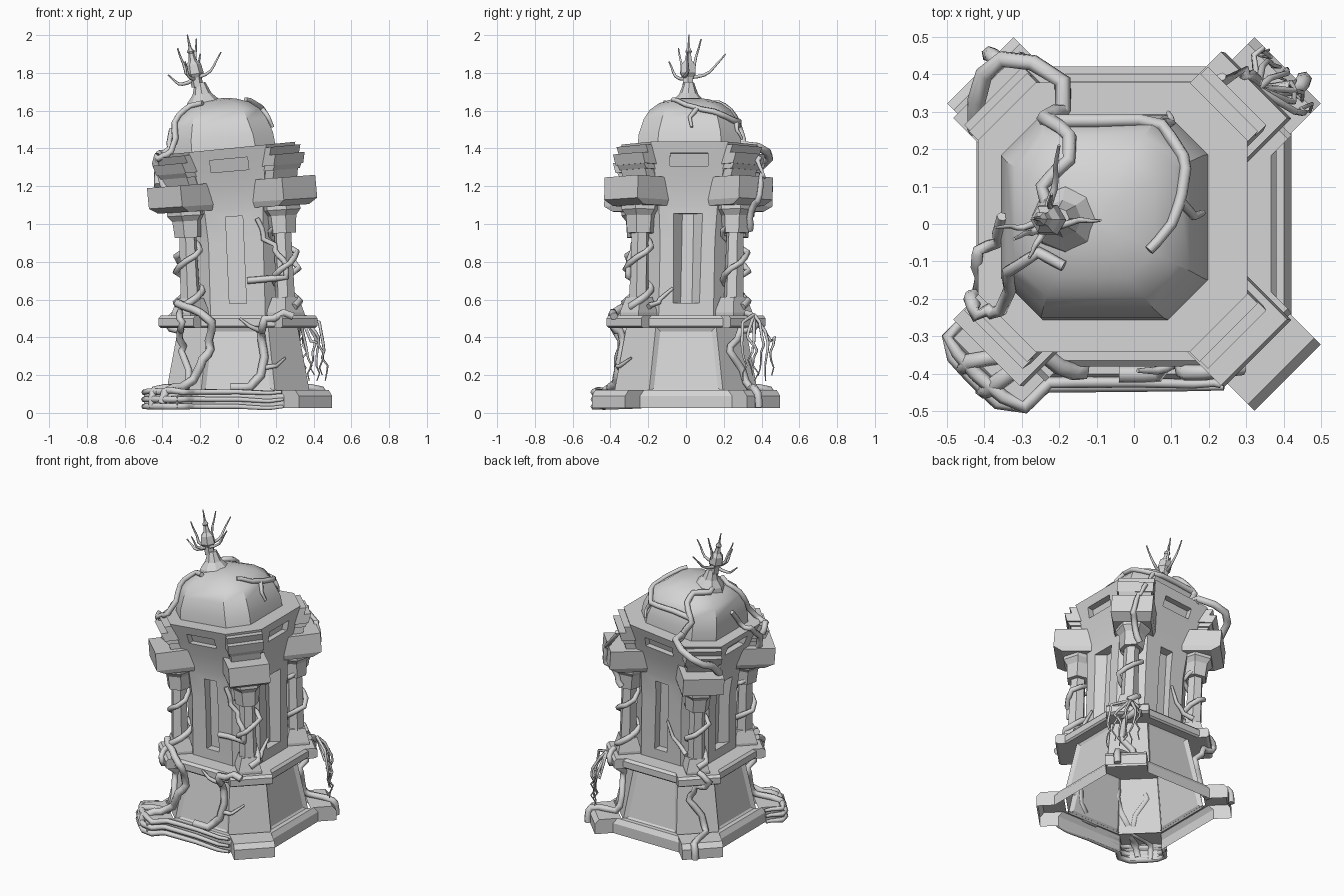
import bpy, bmesh, math, random
from mathutils import Vector
from mathutils.bvhtree import BVHTree

random.seed(4)
if "Cube" in bpy.data.objects:
    bpy.data.objects.remove(bpy.data.objects["Cube"])

stone = bpy.data.materials.new("grey stone")
stone.use_nodes = True
grey = (0.66, 0.66, 0.66, 1)
stone.diffuse_color = grey
stone.node_tree.nodes["Principled BSDF"].inputs["Base Color"].default_value = grey

ROOT2 = math.sqrt(2)
CORNERS = {"back_left": 45, "back_right": 135, "front_right": 225, "front_left": 315}
built = []


def bend(p):
    """Lean the upper tower progressively towards its right."""
    h = max(0, p.z - 0.5)
    return Vector((p.x - 0.07 * h * h, p.y + 0.02 * h, p.z + 0.11 * h * p.x))


def loft(name, rings, bottom=True, top=True, smooth=None):
    """Skin a stack of equal-sized rings and cap the ends."""
    n = len(rings[0])
    verts = [bend(p) for ring in rings for p in ring]
    faces = [(k * n + i, k * n + (i + 1) % n, (k + 1) * n + (i + 1) % n, (k + 1) * n + i)
             for k in range(len(rings) - 1) for i in range(n)]
    if top:
        faces.append(tuple(range(len(verts) - n, len(verts))))
    if bottom:
        faces.append(tuple(reversed(range(n))))
    mesh = bpy.data.meshes.new(name)
    mesh.from_pydata(verts, [], faces)
    mesh.materials.append(stone)
    obj = bpy.data.objects.new(name, mesh)
    bpy.context.collection.objects.link(obj)
    if smooth:
        bpy.ops.object.select_all(action="DESELECT")
        obj.select_set(True)
        bpy.context.view_layer.objects.active = obj
        bpy.ops.object.shade_smooth_by_angle(angle=math.radians(smooth))
    built.append(obj)
    return obj


def plan(z, side, w, reach=None, shift=0):
    """Square plan with cut corners, or with corner blocks out to reach."""
    pts = []
    for a in CORNERS.values():
        d = Vector((math.cos(math.radians(a)), math.sin(math.radians(a)), 0))
        p = Vector((d.y, -d.x, 0))
        t = side * ROOT2 - w
        steps = [(t, w), (t, -w)] if reach is None else [(t, w), (reach, w), (reach, -w), (t, -w)]
        pts += [d * u + p * v + Vector((shift, 0, z)) for u, v in steps]
    return pts


def ngon(z, r, n, centre=(0, 0), turn=0):
    return [Vector((centre[0] + r * math.cos(turn + math.tau * i / n),
                    centre[1] + r * math.sin(turn + math.tau * i / n), z)) for i in range(n)]


def slab(z, u0, u1, v0, v1, angle):
    """Four-sided section reaching outward from u0 to u1, half-widths v0 and v1."""
    a = math.radians(angle)
    d, p = Vector((math.cos(a), math.sin(a), 0)), Vector((-math.sin(a), math.cos(a), 0))
    return [d * u + p * s + Vector((0, 0, z)) for u, s in ((u0, -v0), (u1, -v1), (u1, v1), (u0, v0))]


def vine(name, points, r0=0.02, r1=0.01):
    """Tapering faceted stem through the points."""
    curve = bpy.data.curves.new(name, "CURVE")
    curve.dimensions = "3D"
    curve.bevel_depth = 1
    curve.bevel_resolution = 1
    curve.use_fill_caps = True
    spline = curve.splines.new("POLY")
    spline.points.add(len(points) - 1)
    for i, (point, co) in enumerate(zip(spline.points, points)):
        point.co = (*co, 1)
        point.radius = r0 + (r1 - r0) * i / (len(points) - 1)
    curve.materials.append(stone)
    bpy.context.collection.objects.link(bpy.data.objects.new(name, curve))


# Hollow stepped base, pedestal with sunk panels, and ledge
loft("base_step", [plan(z, s, 0.125, r) for z, s, r in
                   ((0.025, 0.42, 0.58), (0.09, 0.42, 0.58), (0.12, 0.4, 0.555), (0.12, 0.37, 0.42))],
     bottom=False, top=False)
pedestal = loft("pedestal", [plan(0.11, 0.38, 0.13), plan(0.46, 0.315, 0.11)], bottom=False, top=False)
bm = bmesh.new()
bm.from_mesh(pedestal.data)
bm.normal_update()
sides = [f for f in bm.faces if max(abs(f.normal.x), abs(f.normal.y)) > 0.9]
bmesh.ops.inset_individual(bm, faces=sides, thickness=0.035, depth=-0.015)
bm.to_mesh(pedestal.data)
bm.free()
loft("ledge", [plan(z, s, 0.13, r) for z, s, r in
               ((0.45, 0.37, 0.45), (0.46, 0.38, 0.465), (0.5, 0.38, 0.465), (0.515, 0.365, 0.45))])

# Flaring tower wall with window recesses
wall = loft("tower_wall", [plan(z, s, w) for z, s, w in
                           ((0.5, 0.265, 0.085), (0.9, 0.265, 0.085), (1.08, 0.275, 0.085),
                            (1.2, 0.3, 0.09), (1.3, 0.33, 0.1), (1.4, 0.36, 0.11))], smooth=25)
for angle in (0, 90, 180, 270):
    inner, outer = (0.03, 0.1) if angle % 180 == 0 else (0.045, 0.045)
    tall = loft("tall_cutter", [slab(z, 0.215, 0.3, inner, outer, angle) for z in (0.58, 1.04)])
    short = loft("short_cutter", [slab(z, r, 0.5, 0.1, 0.1, angle) for z, r in ((1.28, 0.285), (1.345, 0.305))])
    for cutter in (tall, short):
        mod = wall.modifiers.new("recess", "BOOLEAN")
        mod.object = cutter
        mod.solver = "EXACT"
        bpy.context.view_layer.objects.active = wall
        bpy.ops.object.modifier_apply(modifier=mod.name)
        built.remove(cutter)
        bpy.data.objects.remove(cutter)

# Dome
loft("dome", [plan(z, s, w, shift=-0.02) for z, s, w in
              ((1.38, 0.275, 0.075), (1.46, 0.27, 0.075), (1.54, 0.245, 0.07), (1.59, 0.215, 0.06),
               (1.63, 0.165, 0.05), (1.655, 0.1, 0.03), (1.665, 0.04, 0.012))], smooth=28)

# Corner columns with brackets and stepped cornices
for corner, a in CORNERS.items():
    turn = math.radians(a)
    centre = (0.355 * math.cos(turn), 0.355 * math.sin(turn))

    def column(part, profile, n):
        loft(f"{corner}_{part}", [ngon(z, r, n, centre, turn + math.pi / n) for z, r in profile])

    column("plinth", ((0.5, 0.1), (0.53, 0.1), (0.61, 0.07)), 4)
    column("shaft", ((0.58, 0.054), (0.97, 0.046)), 6)
    column("capital", ((0.94, 0.072), (1.03, 0.08), (1.06, 0.105), (1.12, 0.105)), 6)
    loft(f"{corner}_bracket", [slab(z, 0.2, u, v, v, a) for z, u, v in
                               ((1.08, 0.45, 0.115), (1.11, 0.505, 0.125), (1.225, 0.505, 0.125))])
    for i, (low, high, u, v) in enumerate(((1.21, 1.275, 0.42, 0.09), (1.265, 1.295, 0.44, 0.1),
                                           (1.29, 1.345, 0.46, 0.11), (1.34, 1.385, 0.435, 0.11))):
        loft(f"{corner}_cornice_{i}", [slab(low, 0.25, u - 0.02, v, v, a), slab(high, 0.25, u, v, v, a)])

    # Stem twining up each column
    coil = []
    for i in range(16):
        t = turn + i * 0.75
        r = 0.065 + 0.012 * math.sin(i * 2)
        coil.append(bend(Vector((centre[0] + r * math.cos(t), centre[1] + r * math.sin(t), 0.56 + 0.028 * i))))
    vine(f"{corner}_coil", coil, 0.02, 0.014)

# Surface that the creepers cling to
verts, faces = [], []
for obj in built:
    base = len(verts)
    verts += [v.co.copy() for v in obj.data.vertices]
    faces += [[base + k for k in f.vertices] for f in obj.data.polygons]
surface = BVHTree.FromPolygons(verts, faces)


def creeper(name, points, r0=0.02, r1=0.01):
    """Stem whose finely divided path is pulled onto the stone."""
    path = []
    points = [Vector(p) for p in points]
    for a, b in zip(points, points[1:]):
        path += [a.lerp(b, k / 3) for k in range(3)]
    hugged = []
    for p in path + points[-1:]:
        spot, normal, _, distance = surface.find_nearest(p)
        hugged.append(spot + normal * r0 * 0.7 if distance < 0.06 else p)
    vine(name, hugged, r0, r1)


# Roots down the pedestal corners
for corner in ("back_left", "back_right", "front_right"):
    root = []
    for i, (u, z) in enumerate(((0.44, 0.53), (0.48, 0.48), (0.42, 0.42), (0.4, 0.33),
                                (0.41, 0.23), (0.44, 0.14), (0.57, 0.12), (0.59, 0.03))):
        t = math.radians(CORNERS[corner]) + 0.13 * math.sin(i * 1.7)
        root.append((u * math.cos(t), u * math.sin(t), z))
    creeper(f"{corner}_root", root, 0.018, 0.022)

# Finial: flared foot, lantern and spike
foot = (-0.09, -0.01)
head = (-0.107, -0.015)
loft("finial_foot", [ngon(z, r, 8, foot) for z, r in
                     ((1.62, 0.1), (1.66, 0.085), (1.7, 0.05), (1.76, 0.028))])
loft("finial_lantern", [ngon(z, r, 6, head) for z, r in
                        ((1.74, 0.03), (1.79, 0.032), (1.81, 0.046), (1.86, 0.04),
                         (1.88, 0.022), (1.92, 0.014), (1.93, 0.02), (1.95, 0.008), (2.02, 0.003))])

# Curling tendrils around the lantern
for i, (x, y, z) in enumerate(((-0.37, -0.01, 1.79), (-0.32, -0.04, 1.93), (-0.09, 0.01, 1.91),
                               (-0.2, 0.21, 1.9), (-0.22, 0.08, 1.98), (-0.28, -0.09, 1.86))):
    start, end = Vector((-0.23, 0, 1.78)), Vector((x, y, z))
    path = []
    for k in range(8):
        f = k / 7
        sway = math.sin(f * math.pi * 3 + i) * 0.012 * (1 - f)
        path.append(start.lerp(end, f) + Vector((sway, sway, -0.045 * math.sin(math.pi * f))))
    vine(f"finial_tendril_{i}", path, 0.013, 0.004)

# Stems over the dome and rim
creeper("dome_stem", [(0.04, -0.07, 1.66), (0.1, 0, 1.63), (0.13, 0.08, 1.61), (0.13, 0.18, 1.58),
                      (0.07, 0.26, 1.54), (-0.1, 0.28, 1.54), (-0.22, 0.26, 1.52)], 0.013, 0.02)
creeper("dome_twig", [(0.12, 0.06, 1.61), (0.17, 0.02, 1.57), (0.2, 0.03, 1.52)], 0.014, 0.008)
creeper("dome_fork", [(0.07, 0.26, 1.53), (0.11, 0.28, 1.5), (0.1, 0.31, 1.45)], 0.014, 0.006)
creeper("back_stem", [(-0.24, 0.02, 1.68), (-0.25, 0.1, 1.64), (-0.17, 0.16, 1.61), (-0.17, 0.22, 1.58),
                      (-0.24, 0.27, 1.5), (-0.19, 0.3, 1.42), (-0.19, 0.38, 1.39)], 0.016, 0.022)
vine("back_loop", [(-0.19, 0.3, 1.42), (-0.19, 0.38, 1.41), (-0.27, 0.43, 1.38), (-0.35, 0.44, 1.35),
                   (-0.4, 0.4, 1.31), (-0.42, 0.33, 1.28), (-0.42, 0.25, 1.2)], 0.022, 0.025)
creeper("right_stem", [(-0.19, -0.12, 1.66), (-0.26, -0.08, 1.64), (-0.34, -0.13, 1.54),
                       (-0.36, -0.23, 1.42), (-0.42, -0.24, 1.37), (-0.44, -0.18, 1.3)], 0.015, 0.02)
creeper("rim_loop", [(-0.35, 0.02, 1.5), (-0.37, -0.05, 1.4), (-0.44, -0.08, 1.37),
                     (-0.43, -0.17, 1.28), (-0.38, -0.22, 1.15)], 0.014, 0.02)
creeper("left_stem", [(0.22, 0.38, 1.36), (0.32, 0.42, 1.27), (0.36, 0.41, 1.1), (0.3, 0.36, 1.06),
                      (0.24, 0.33, 0.97)], 0.014, 0.02)

# Stems creeping over the front
creeper("front_upper", [(0.1, -0.27, 1.03), (0.14, -0.28, 0.95), (0.18, -0.3, 0.86),
                        (0.26, -0.32, 0.79), (0.27, -0.31, 0.72), (0.05, -0.27, 0.7)], 0.014, 0.018)
creeper("front_lower", [(0.29, -0.38, 0.51), (0.14, -0.4, 0.5), (0.12, -0.35, 0.42), (0.14, -0.36, 0.3),
                        (0.12, -0.37, 0.2), (0.06, -0.4, 0.14), (-0.04, -0.41, 0.13)], 0.022, 0.024)
creeper("front_twig", [(0.13, -0.36, 0.44), (0.06, -0.39, 0.46), (0.01, -0.4, 0.5)], 0.016, 0.006)
creeper("front_fork", [(0.13, -0.36, 0.24), (0.21, -0.36, 0.25), (0.28, -0.32, 0.3)], 0.016, 0.006)
creeper("front_side", [(-0.32, -0.28, 0.58), (-0.2, -0.38, 0.53), (-0.14, -0.4, 0.48),
                       (-0.14, -0.35, 0.34), (-0.2, -0.36, 0.25), (-0.3, -0.38, 0.15), (-0.4, -0.44, 0.05)],
        0.022, 0.025)
creeper("side_twig", [(0.3, -0.2, 0.56), (0.29, -0.14, 0.6), (0.27, -0.07, 0.66)], 0.016, 0.008)
creeper("back_fork", [(-0.2, 0.33, 0.62), (-0.1, 0.29, 0.7), (-0.06, 0.28, 0.8)], 0.016, 0.008)

# Roots lying along the base edge
for i in range(3):
    z = 0.11 - 0.038 * i
    creeper(f"base_root_{i}", [(-0.42, -0.4, z), (-0.3, -0.48, z), (-0.23, -0.42, z),
                               (0, -0.42, z), (0.16, -0.42, z - 0.01), (0.24, -0.42, z)], 0.02, 0.01)
    creeper(f"side_root_{i}", [(-0.42, -0.4, z), (-0.49, -0.31, z), (-0.43, -0.22, z)], 0.02, 0.01)

# Thin tangled strands hanging from the back left ledge corner
for i in range(6):
    x, y = 0.46 - 0.022 * i, 0.31 + 0.03 * i
    strand = [(0.33, 0.36, 0.52), (x - 0.03, y - 0.01, 0.48 - 0.05 * (i % 3))]
    for k in range(6):
        strand.append((x + random.uniform(-0.018, 0.018), y + random.uniform(-0.018, 0.018),
                       0.37 - 0.04 * k + 0.03 * (i % 2)))
    vine(f"hanging_strand_{i}", strand, 0.01, 0.003)
